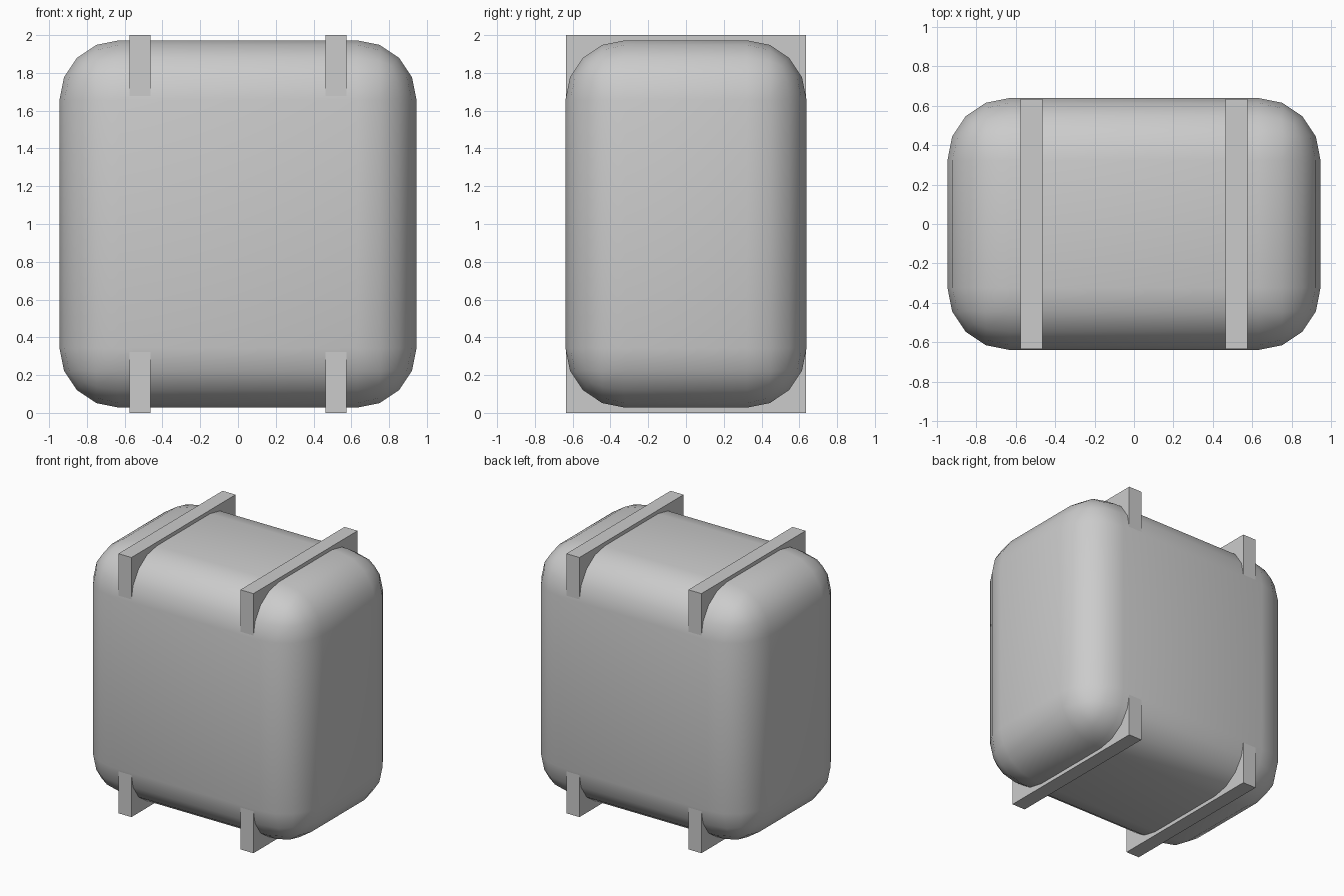
import bpy

if "Cube" in bpy.data.objects:
    bpy.data.objects.remove(bpy.data.objects["Cube"])


def box(name, size, location):
    bpy.ops.mesh.primitive_cube_add(size=1, location=location)
    obj = bpy.context.object
    obj.name = name
    obj.scale = size
    bpy.ops.object.transform_apply(location=False, rotation=False, scale=True)
    return obj


# Rounded main body
body = box("rounded_body", (1.89, 1.276, 1.944), (0, 0, 1))
bevel = body.modifiers.new("rounding", "BEVEL")
bevel.width = 0.315
bevel.segments = 4
bevel.limit_method = "NONE"
bpy.ops.object.modifier_apply(modifier=bevel.name)
bpy.ops.object.shade_smooth()

# Square frames whose corners stand proud of the body
for side, x in (("left", -0.52), ("right", 0.52)):
    box(side + "_frame", (0.111, 1.268, 2.0), (x, 0, 1))
